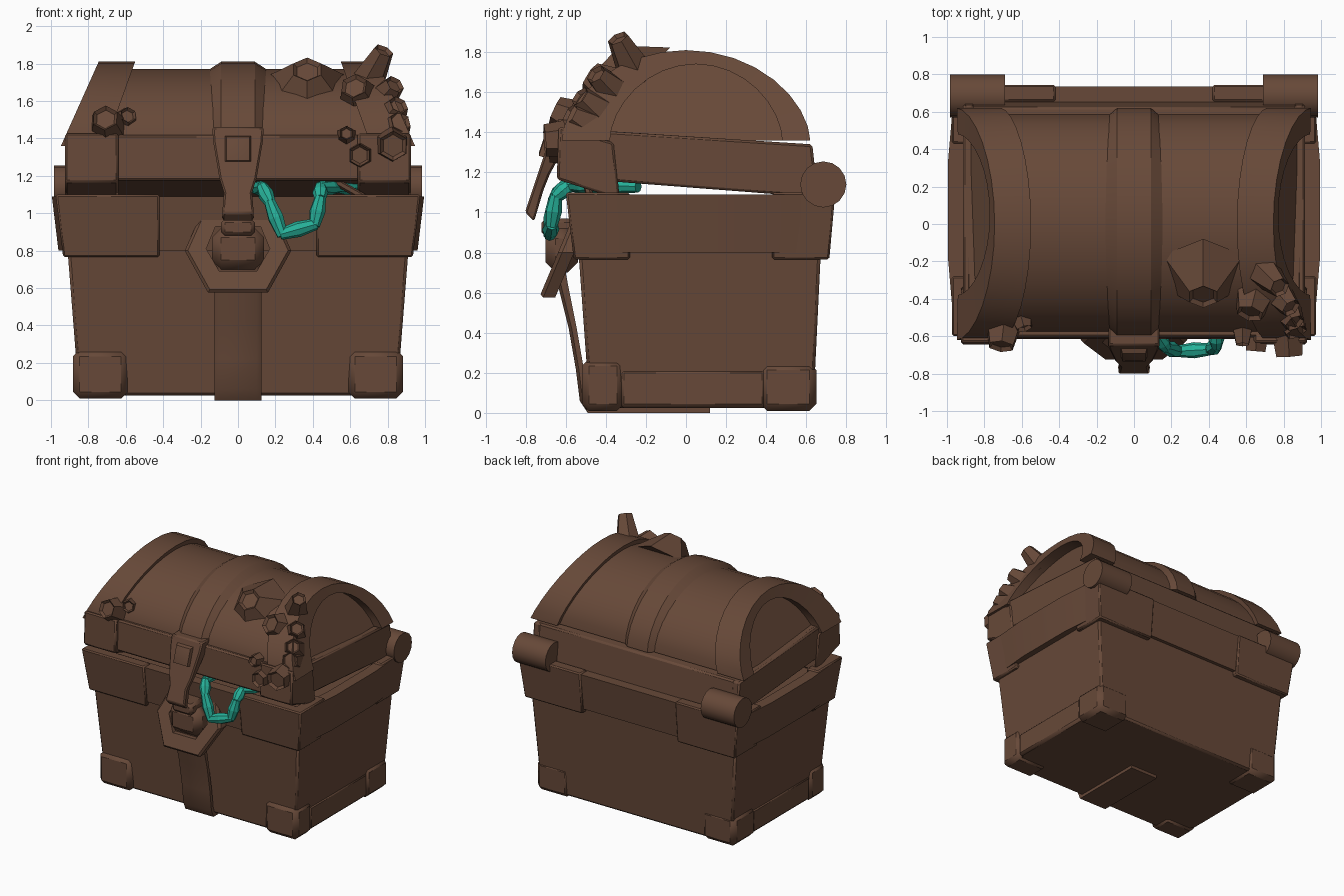
import bpy, bmesh, math
from mathutils import Vector

if "Cube" in bpy.data.objects:
    bpy.data.objects.remove(bpy.data.objects["Cube"])

def material(name, rgb):
    m = bpy.data.materials.new(name)
    m.diffuse_color = (*rgb, 1)
    m.use_nodes = True
    m.node_tree.nodes["Principled BSDF"].inputs["Base Color"].default_value = m.diffuse_color
    return m

BROWN = material("worn_brown", (0.135, 0.066, 0.04))
TEAL = material("teal", (0.02, 0.44, 0.32))

def finish(name, bm, mat=BROWN, bevel=0):
    bmesh.ops.recalc_face_normals(bm, faces=bm.faces)
    me = bpy.data.meshes.new(name)
    bm.to_mesh(me)
    bm.free()
    ob = bpy.data.objects.new(name, me)
    bpy.context.collection.objects.link(ob)
    me.materials.append(mat)
    if bevel:
        mod = ob.modifiers.new("bevel", 'BEVEL')
        mod.width, mod.segments, mod.limit_method = bevel, 1, 'ANGLE'
    bpy.ops.object.select_all(action='DESELECT')
    ob.select_set(True)
    bpy.context.view_layer.objects.active = ob
    bpy.ops.object.shade_smooth_by_angle(angle=math.radians(32))
    return ob

def loft(name, rings, mat=BROWN, loop=False, bevel=0):
    """Skin a row of cross-sections; capped unless it loops."""
    bm = bmesh.new()
    vs = [[bm.verts.new(p) for p in r] for r in rings]
    n = len(vs[0])
    for i in range(len(vs) if loop else len(vs) - 1):
        a, b = vs[i], vs[(i + 1) % len(vs)]
        for j in range(n):
            k = (j + 1) % n
            bm.faces.new((a[j], a[k], b[k], b[j]))
    if not loop:
        bm.faces.new(vs[0])
        bm.faces.new(vs[-1])
    return finish(name, bm, mat, bevel)

def rect(hx, y0, y1, z, bulge=0):
    ym, pts = (y0 + y1) / 2, []
    pts += [(-hx, y0, z), (hx, y0, z)]
    if bulge:
        pts += [(hx + bulge, ym - 0.25, z), (hx + bulge, ym + 0.25, z)]
    pts += [(hx, y1, z), (-hx, y1, z)]
    if bulge:
        pts += [(-hx - bulge, ym + 0.25, z), (-hx - bulge, ym - 0.25, z)]
    return pts

def block(name, x0, x1, y0, y1, z0, z1, bevel=0.02):
    return loft(name, [[(x0, y0, z), (x1, y0, z), (x1, y1, z), (x0, y1, z)] for z in (z0, z1)], bevel=bevel)

def stub(name, a, b, r0, r1, sides=6, mat=BROWN, dip=0):
    """Tapered prism from a to b, optionally with a hollow tip."""
    a, b = Vector(a), Vector(b)
    d = b - a
    q = d.to_track_quat('Z', 'Y')
    bm = bmesh.new()
    bmesh.ops.create_cone(bm, cap_ends=True, segments=sides, radius1=r0, radius2=r1, depth=d.length)
    if dip:
        top = [f for f in bm.faces if f.normal.z > 0.9]
        bmesh.ops.inset_region(bm, faces=top, thickness=r1 * 0.25, depth=0)
        for v in top[0].verts:
            v.co.z -= dip
    for v in bm.verts:
        v.co = (a + b) / 2 + q @ v.co
    return finish(name, bm, mat)

# Lower box and its flared rim
loft("chest_body", [rect(0.85, -0.48, 0.635, 0.025), rect(0.915, -0.54, 0.675, 0.85)], bevel=0.015)
loft("chest_rim", [rect(0.925, -0.55, 0.70, 0.80, 0.035), rect(0.96, -0.585, 0.735, 1.09, 0.035),
                   rect(0.88, -0.50, 0.65, 1.09, 0.03), rect(0.87, -0.49, 0.64, 0.98, 0.03)])

# Corner brackets on the rim, L-shaped in plan
for s in (-1, 1):
    for label, d, y0, y1, yin in (("front", 1, -0.56, -0.60, -0.28), ("back", -1, 0.715, 0.745, 0.43)):
        rings = []
        for z, x, y in ((0.765, 0.935, y0), (1.10, 0.975, y1)):
            plan = ((x, y), (0.42, y), (0.42, y + 0.09 * d), (x - 0.1, y + 0.09 * d), (x - 0.1, yin), (x, yin))
            rings.append([(s * px, py, z) for px, py in plan])
        loft("rim_bracket_" + label, rings, bevel=0.01)

# Corner feet and low side strips
for s in (-1, 1):
    for label, ya, yb, h in (("front", -0.52, -0.31, 0.27), ("back", 0.37, 0.65, 0.25)):
        x0, x1 = sorted((s * 0.59, s * 0.882))
        block("foot_" + label, x0, x1, ya, yb, 0.01, h, 0.035)
    x0, x1 = sorted((s * 0.8, s * 0.872))
    block("side_strip", x0, x1, -0.33, 0.40, 0.025, 0.22)

# Front strap wrapping under the box
path = [(0.12, 0.0, 0.045), (-0.49, 0.0, 0.045), (-0.53, 0.06, 0.04), (-0.55, 0.22, 0.04),
        (-0.585, 0.42, 0.04), (-0.635, 0.62, 0.05), (-0.665, 0.78, 0.05)]
rings = []
for i, (y, z, t) in enumerate(path):
    dy, dz = (0, t) if i < 1 else (0.05, 0.045) if i < 2 else (t, 0)
    rings.append([(-0.125, y + dy, z + dz), (-0.125, y + 0.015 * (i > 1), z), (-0.10, y, z),
                  (0.10, y, z), (0.125, y + 0.015 * (i > 1), z), (0.125, y + dy, z + dz)])
loft("front_strap", rings)

# Tilted six-sided lock ring with its knob
def ring_y(z):
    return -0.735 + 0.42 * (z - 0.57)
outer = ((-0.285, 0.80), (-0.16, 0.575), (0.16, 0.575), (0.285, 0.80), (0.19, 1.01), (-0.19, 1.01))
inner = ((-0.17, 0.81), (-0.10, 0.69), (0.10, 0.69), (0.17, 0.81), (0.12, 0.93), (-0.12, 0.93))
loft("lock_ring", [[(ox, ring_y(oz) + 0.02, oz), (ox * 0.85 + ix * 0.15, ring_y(oz * 0.85 + iz * 0.15), oz * 0.85 + iz * 0.15),
                    (ix, ring_y(iz), iz), (ix, ring_y(iz) + 0.08, iz), (ox, ring_y(oz) + 0.08, oz)]
                   for (ox, oz), (ix, iz) in zip(outer, inner)], loop=True)
block("lock_knob", -0.14, 0.14, -0.70, -0.54, 0.70, 0.92, 0.05)
block("lock_neck", -0.09, 0.09, -0.72, -0.55, 0.88, 0.97, 0.02)

# Lid: tilted rim, barrel, end arches and centre band
def end_x(z, base, top):
    return base + (top - base) * (z - 1.42) / 0.39

def arch(cy, ry, rz, cz=1.36, n=16):
    out = []
    for i in range(n + 1):
        t = math.pi * (1 - i / n)
        out.append((cy + ry * math.cos(t), cz + rz * max(math.sin(t), 0) ** 1.15))
    return out

def lid_box(name, x0, x1, yf, yb, grow=0):
    loft(name, [[(x, yf, 1.175 - grow), (x, yb, 1.075 - grow), (x, yb - 0.03, 1.34 + grow), (x, yf + 0.01, 1.42 + grow)]
                for x in (x0, x1)], bevel=0.012)

lid_box("lid_rim", -0.895, 0.895, -0.615, 0.655)
for s in (-1, 1):
    x0, x1 = sorted((s * 0.64, s * 0.925))
    lid_box("lid_corner", x0, x1, -0.645, -0.33, 0.01)
    x0, x1 = sorted((s * 0.85, s * 0.915))
    lid_box("lid_side_plate", x0, x1, -0.63, 0.66)

big, small, hole = arch(0, 0.62, 0.45), arch(0, 0.585, 0.41), arch(0.05, 0.43, 0.38)
loft("lid_barrel", [[(s * end_x(z, 0.84, 0.63), y, z) for y, z in small] for s in (-1, 1)])
for s in (-1, 1):
    loft("lid_end_arch", [[(s * end_x(z, 0.92, 0.745), y, z), (s * end_x(w, 0.915, 0.74), v, w),
                           (s * end_x(w, 0.69, 0.55), v, w), (s * end_x(z, 0.69, 0.55), y, z)]
                          for (y, z), (v, w) in zip(big, hole)])
loft("lid_centre_band", [[(x, y * k, 1.36 + (z - 1.36) * k) for y, z in big]
                         for x, k in ((-0.16, 0.90), (-0.09, 1.0), (0.09, 1.0), (0.16, 0.90))])

# Hinge barrels
for s in (-1, 1):
    stub("hinge", (s * 0.69, 0.685, 1.14), (s * 0.985, 0.685, 1.14), 0.115, 0.115, 16)

# Hanging latch with a raised square plate
def latch_y(z):
    return -0.65 - (1.46 - z) / 3
loft("latch", [[(-w, latch_y(z), z), (w, latch_y(z), z), (w, latch_y(z) + t, z + u), (-w, latch_y(z) + t, z + u)]
               for z, w, t, u in ((1.46, 0.138, 0.12, 0), (1.38, 0.132, 0.1, 0), (1.19, 0.10, 0.06, 0),
                                  (1.11, 0.075, 0.055, 0), (1.0, 0.085, 0.045, -0.045))], bevel=0.01)
loft("latch_plate", [[(x, latch_y(z) - d, z) for x, z in ((-w, 1.345 - w), (w, 1.345 - w), (w, 1.345 + w), (-w, 1.345 + w))]
                     for w, d in ((0.072, -0.01), (0.062, 0.025), (0.045, 0.03))])

# Barnacles: base, tip, base radius, tip radius
for a, b, r0, r1 in (
        ((0.68, -0.24, 1.68), (0.78, -0.34, 1.87), 0.10, 0.055),
        ((0.66, -0.32, 1.58), (0.62, -0.48, 1.68), 0.14, 0.075),
        ((0.76, -0.36, 1.60), (0.84, -0.45, 1.69), 0.09, 0.055),
        ((0.80, -0.44, 1.50), (0.86, -0.53, 1.58), 0.10, 0.055),
        ((0.82, -0.48, 1.43), (0.87, -0.58, 1.49), 0.10, 0.06),
        ((0.58, -0.52, 1.40), (0.58, -0.645, 1.43), 0.07, 0.038),
        ((0.66, -0.56, 1.31), (0.65, -0.68, 1.31), 0.075, 0.06),
        ((0.82, -0.56, 1.37), (0.83, -0.705, 1.36), 0.10, 0.08),
        ((0.37, -0.25, 1.64), (0.37, -0.39, 1.77), 0.25, 0.085),
        ((-0.69, -0.48, 1.43), (-0.71, -0.655, 1.51), 0.12, 0.072),
        ((-0.62, -0.44, 1.48), (-0.585, -0.56, 1.525), 0.08, 0.045)):
    stub("barnacle", a, b, r0, r1, dip=0.02)

# Teal string of long beads spilling over the rim, and a rod inside
pts = [(0.10, -0.40, 1.13), (0.13, -0.60, 1.14), (0.17, -0.66, 1.06), (0.235, -0.68, 0.89), (0.41, -0.67, 0.94),
       (0.44, -0.65, 1.08), (0.44, -0.58, 1.14), (0.54, -0.45, 1.14), (0.67, -0.25, 1.13)]
for a, b in zip(pts, pts[1:]):
    a, b = Vector(a), Vector(b)
    m = (a + b) / 2
    stub("bead_half", m, a - (m - a) * 0.12, 0.043, 0.03, 8, TEAL)
    stub("bead_half", m, b + (b - m) * 0.12, 0.043, 0.03, 8, TEAL)
stub("rod", (0.52, -0.5, 1.17), (0.68, -0.48, 1.08), 0.02, 0.02)
